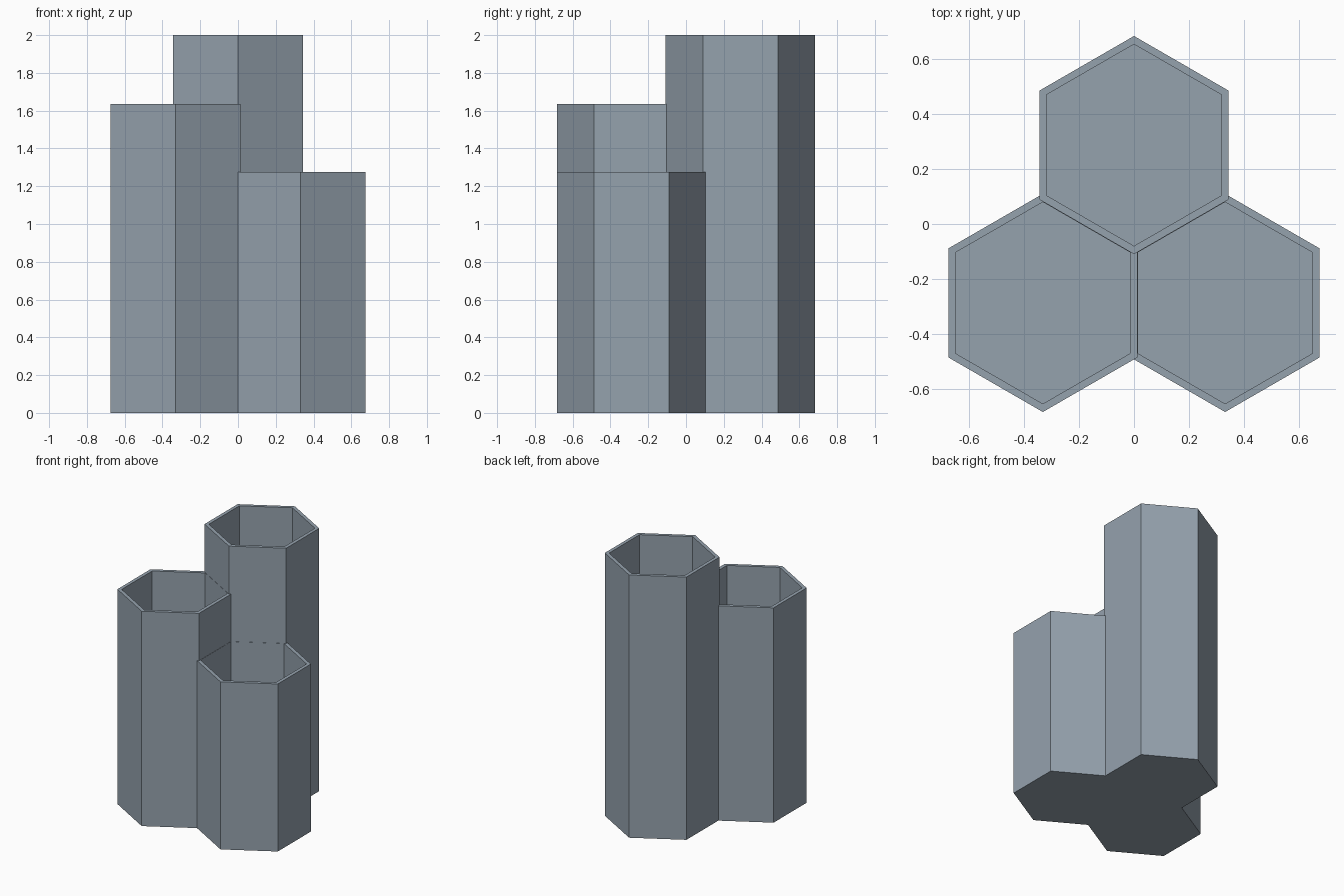
import bpy
import bmesh
import math

if "Cube" in bpy.data.objects:
    bpy.data.objects.remove(bpy.data.objects["Cube"], do_unlink=True)

OUTER, INNER, FLOOR = 0.397, 0.367, 0.04
SPREAD = 0.383  # distance of the tube axes from the common centre
OFFSET_Y = -0.096

# Slate grey material
slate = bpy.data.materials.new("slate grey")
slate.use_nodes = True
colour = (0.30, 0.36, 0.42, 1)
slate.diffuse_color = colour
slate.node_tree.nodes["Principled BSDF"].inputs["Base Color"].default_value = colour


def hex_tube(name, angle, height):
    """Hollow hexagonal cup with a closed floor."""
    cx = SPREAD * math.cos(math.radians(angle))
    cy = SPREAD * math.sin(math.radians(angle)) + OFFSET_Y
    bm = bmesh.new()

    def ring(radius, z):
        return [bm.verts.new((cx + radius * math.cos(a), cy + radius * math.sin(a), z))
                for a in (math.radians(30 + 60 * i) for i in range(6))]

    rings = [ring(OUTER, 0), ring(OUTER, height), ring(INNER, height), ring(INNER, FLOOR)]
    for low, high in zip(rings, rings[1:]):
        for i in range(6):
            j = (i + 1) % 6
            bm.faces.new((low[i], low[j], high[j], high[i]))
    bm.faces.new(rings[0][::-1])
    bm.faces.new(rings[-1])
    bmesh.ops.recalc_face_normals(bm, faces=bm.faces)
    mesh = bpy.data.meshes.new(name)
    bm.to_mesh(mesh)
    bm.free()
    mesh.materials.append(slate)
    obj = bpy.data.objects.new(name, mesh)
    bpy.context.collection.objects.link(obj)
    return obj


# Three cups of stepped height around a common centre
holder = hex_tube("hexagonal_holder", 90, 2.0)
others = [hex_tube("middle_tube", 210, 1.635), hex_tube("short_tube", 330, 1.275)]

# Fuse the cups into one body
for tube in others:
    union = holder.modifiers.new("fuse " + tube.name, 'BOOLEAN')
    union.operation = 'UNION'
    union.solver = 'EXACT'
    union.object = tube
bpy.context.view_layer.objects.active = holder
for modifier in list(holder.modifiers):
    bpy.ops.object.modifier_apply(modifier=modifier.name)
for tube in others:
    bpy.data.objects.remove(tube, do_unlink=True)

# Centre the body on the ground plane
ys = [v.co.y for v in holder.data.vertices]
middle = (min(ys) + max(ys)) / 2
for v in holder.data.vertices:
    v.co.y -= middle
